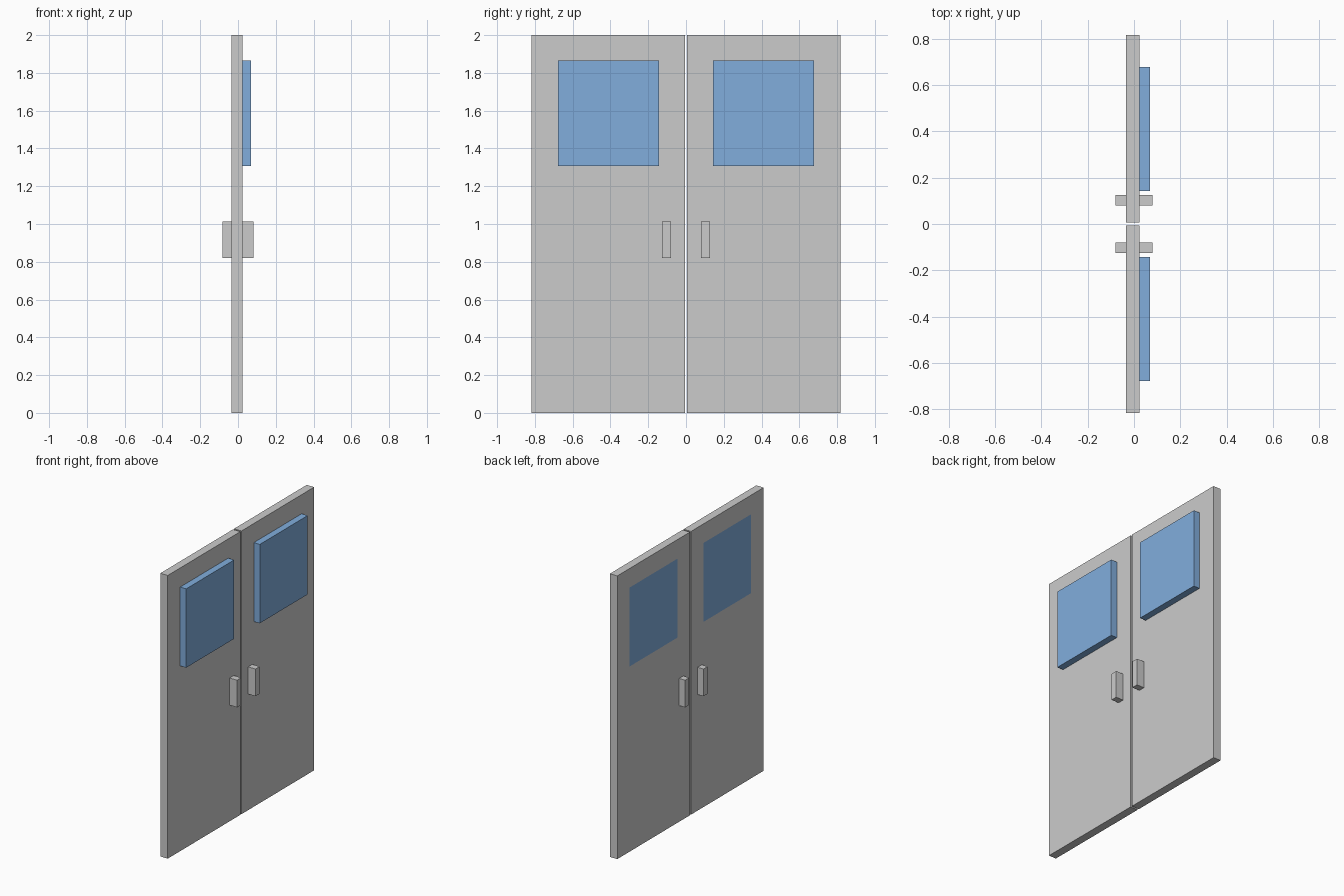
import bpy
import bmesh
from mathutils import Vector

if "Cube" in bpy.data.objects:
    bpy.data.objects.remove(bpy.data.objects["Cube"])

BACK, FRONT = -0.035, 0.023      # door thickness along x
GLASS_FACE = 0.07                # window panes stand proud of the +x side
HANDLE_REACH = 0.081
WIN_Y, WIN_Z = (0.143, 0.678), (1.308, 1.865)

glass = bpy.data.materials.new("blue_glass")
glass.diffuse_color = (0.22, 0.42, 0.72, 1)
glass.use_nodes = True
glass.node_tree.nodes["Principled BSDF"].inputs["Base Color"].default_value = glass.diffuse_color


def finish(bm, name, material=None):
    bmesh.ops.recalc_face_normals(bm, faces=bm.faces)
    mesh = bpy.data.meshes.new(name)
    bm.to_mesh(mesh)
    bm.free()
    obj = bpy.data.objects.new(name, mesh)
    bpy.context.collection.objects.link(obj)
    if material:
        mesh.materials.append(material)
    return obj


def box(name, xs, ys, zs, material=None):
    bm = bmesh.new()
    bmesh.ops.create_cube(bm, size=1)
    for v in bm.verts:
        v.co = Vector(sum(r) / 2 + c * abs(r[1] - r[0])
                      for r, c in zip((xs, ys, zs), v.co))
    return finish(bm, name, material)


def door_leaf(name, side):
    # 3 x 3 panel grid with the window cell left open, extruded to thickness
    ys = [side * y for y in (0.006, *WIN_Y, 0.817)]
    zs = [0, *WIN_Z, 2]
    bm = bmesh.new()
    v = [[bm.verts.new((BACK, y, z)) for z in zs] for y in ys]
    for i in range(3):
        for j in range(3):
            if (i, j) != (1, 1):
                bm.faces.new((v[i][j], v[i + 1][j], v[i + 1][j + 1], v[i][j + 1]))
    ext = bmesh.ops.extrude_face_region(bm, geom=bm.faces[:], use_keep_orig=True)
    moved = [g for g in ext["geom"] if isinstance(g, bmesh.types.BMVert)]
    bmesh.ops.translate(bm, verts=moved, vec=(FRONT - BACK, 0, 0))
    return finish(bm, name)


for label, s in (("left", -1), ("right", 1)):
    door_leaf(f"{label}_door", s)
    # window pane: flush at the back, proud at the front
    box(f"{label}_window", (BACK, GLASS_FACE), [s * y for y in WIN_Y], WIN_Z, glass)
    # pull handles on both faces
    for face, xs in (("back", (-HANDLE_REACH, BACK)), ("front", (FRONT, HANDLE_REACH))):
        box(f"{label}_{face}_handle", xs, (s * 0.08, s * 0.126), (0.82, 1.012))
